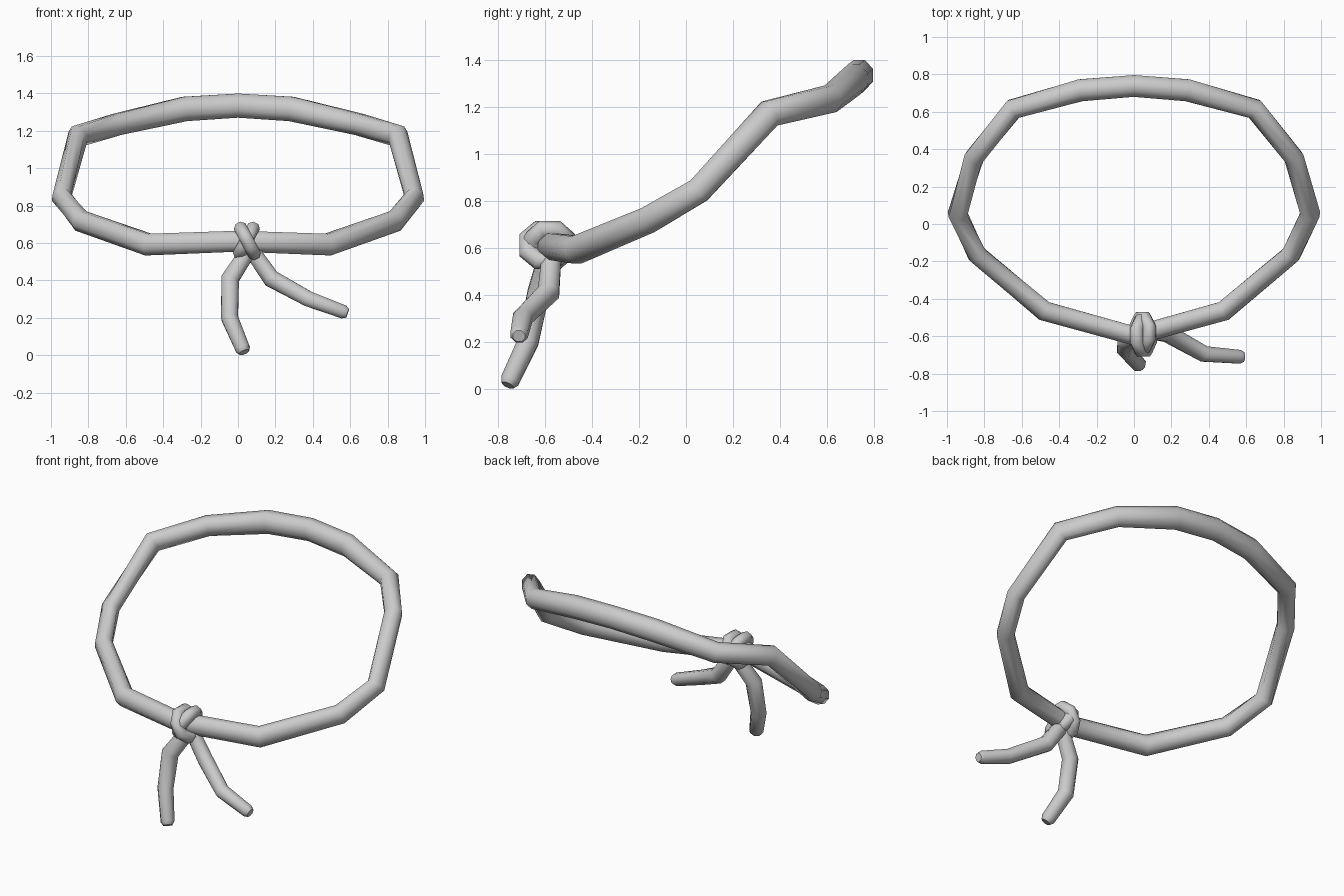
import bpy, bmesh, math
from mathutils import Vector, Matrix

if "Cube" in bpy.data.objects:
    bpy.data.objects.remove(bpy.data.objects["Cube"])

SIDES = 8


def rope(name, pts, radii, ref, closed=False, squash=1.0):
    """Sweep a low-sided tube with mitred joints along a path."""
    P = [Vector(p) for p in pts]
    n = len(P)
    bm = bmesh.new()
    rings = []
    for i, p in enumerate(P):
        a = (p - P[i - 1]).normalized() if (closed or i > 0) else None
        b = (P[(i + 1) % n] - p).normalized() if (closed or i < n - 1) else None
        a, b = a or b, b or a
        t = (a + b).normalized()
        side = t.cross(Vector(ref)).normalized()
        up = side.cross(t).normalized()
        bend = b - a
        bend = bend.normalized() if bend.length > 1e-4 else None
        miter = 1 / max(0.6, t.dot(a))
        ring = []
        for k in range(SIDES):
            ang = 2 * math.pi * (k + 0.5) / SIDES
            v = (side * math.cos(ang) * squash + up * math.sin(ang)) * radii[i] * 1.04
            if bend:
                v += bend * v.dot(bend) * (miter - 1)
            ring.append(bm.verts.new(p + v))
        rings.append(ring)
    for i in range(n if closed else n - 1):
        r, s = rings[i], rings[(i + 1) % n]
        for k in range(SIDES):
            j = (k + 1) % SIDES
            bm.faces.new((r[k], r[j], s[j], s[k]))
    if not closed:
        bm.faces.new(rings[0])
        bm.faces.new(rings[-1])
    bmesh.ops.recalc_face_normals(bm, faces=bm.faces)
    me = bpy.data.meshes.new(name)
    bm.to_mesh(me)
    bm.free()
    ob = bpy.data.objects.new(name, me)
    bpy.context.collection.objects.link(ob)
    bpy.ops.object.select_all(action='DESELECT')
    bpy.context.view_layer.objects.active = ob
    ob.select_set(True)
    bpy.ops.object.shade_smooth_by_angle(angle=math.radians(50))
    return ob


# Main loop: right half from back to front, mirrored to the left
back = (0, 0.738, 1.335, 0.067)
front = (0, -0.598, 0.61, 0.058)
half = [(0.285, 0.715, 1.317, 0.068), (0.645, 0.615, 1.235, 0.06),
        (0.855, 0.355, 1.172, 0.058), (0.943, 0.055, 0.845, 0.056),
        (0.84, -0.163, 0.718, 0.057), (0.48, -0.465, 0.592, 0.06)]
loop = [back] + half + [front] + [(-x, y, z, r) for x, y, z, r in reversed(half)]
rope("headband_loop", [p[:3] for p in loop], [p[3] for p in loop],
     (0, 0, 1), closed=True, squash=0.9)


# Knot: two tilted wraps crossing around the loop
def wrap(name, centre, tilt, ry, rz):
    m = Matrix.Rotation(math.radians(tilt), 3, 'Y')
    pts = []
    for k in range(8):
        a = 2 * math.pi * (k + 0.5) / 8
        pts.append(Vector(centre) + m @ Vector((0, ry * math.cos(a), rz * math.sin(a))))
    rope(name, pts, [0.036] * 8, m @ Vector((1, 0, 0)), closed=True)


wrap("knot_wrap_front", (0.05, -0.596, 0.612), -28, 0.085, 0.08)
wrap("knot_wrap_back", (0.045, -0.58, 0.612), 28, 0.08, 0.08)

# Hanging tails with slightly rounded ends
rope("tail_left", [(0.06, -0.585, 0.60), (0.03, -0.598, 0.52), (-0.042, -0.628, 0.41),
                   (-0.045, -0.672, 0.2), (0.025, -0.75, 0.035), (0.033, -0.759, 0.016)],
     [0.04, 0.045, 0.048, 0.046, 0.041, 0.028], (0, 1, 0))
rope("tail_right", [(0.03, -0.575, 0.64), (0.095, -0.575, 0.53), (0.178, -0.585, 0.41),
                    (0.375, -0.695, 0.302), (0.565, -0.71, 0.232), (0.586, -0.711, 0.225)],
     [0.04, 0.044, 0.047, 0.043, 0.038, 0.026], (0, 1, 0))
